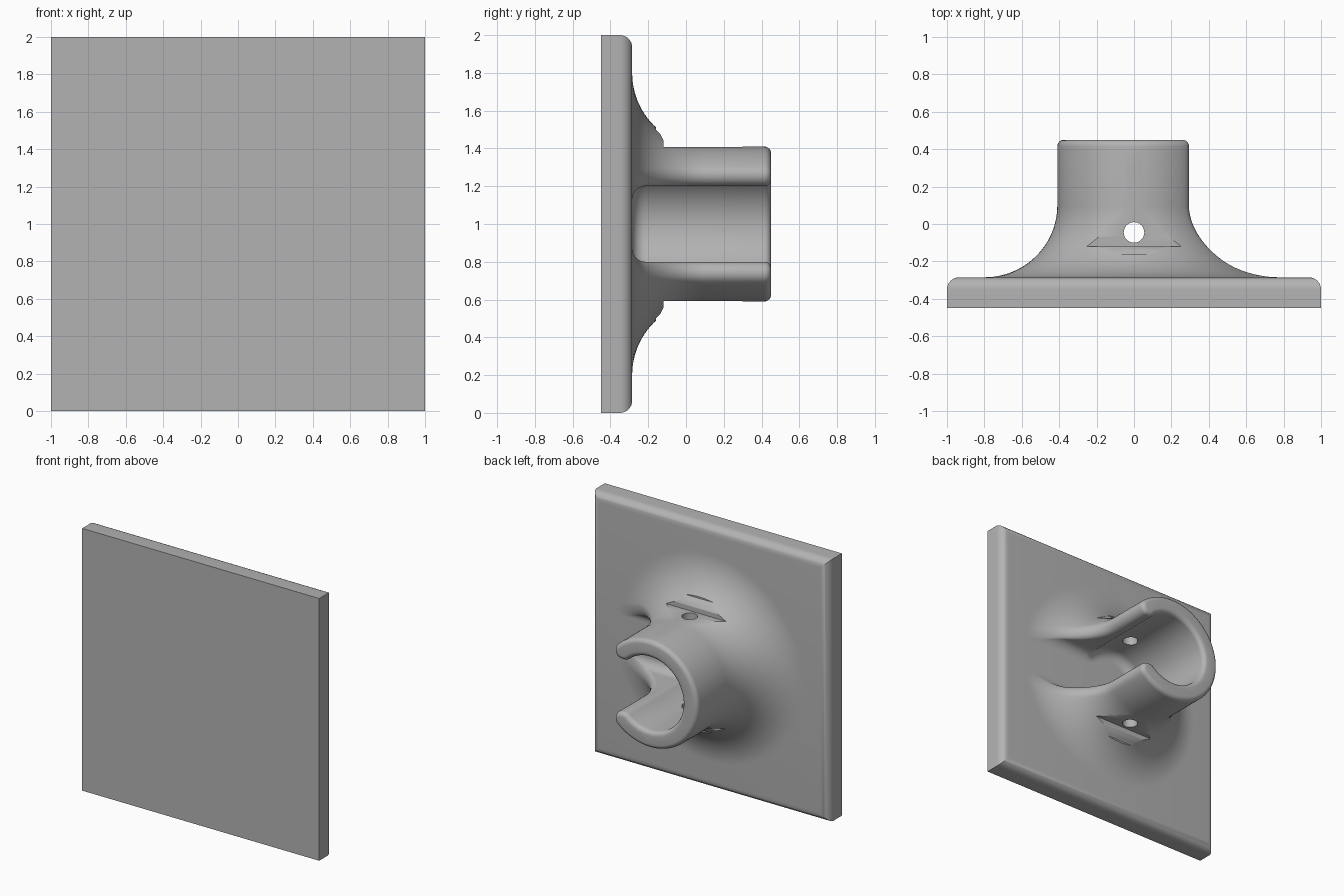
import bpy, bmesh, math
from math import sin, cos, pi, sqrt, atan2

cube = bpy.data.objects.get("Cube")
if cube:
    bpy.data.objects.remove(cube)

grey = bpy.data.materials.new("plain grey")
grey.use_nodes = True
COLOUR = (0.45, 0.45, 0.45, 1)
grey.diffuse_color = COLOUR
grey.node_tree.nodes["Principled BSDF"].inputs["Base Color"].default_value = COLOUR

FLOOR, END = -0.285, 0.45          # y of the plate's back and the socket's rim
RADIUS, BORE, SLOT, LIP = 0.41, 0.28, 0.2, 0.06
FLARE, FLARE_TOP = 0.39, 0.1
FLOOR_ROUND, RIM_ROUND = 0.07, 0.035


def make(name, bm):
    bmesh.ops.recalc_face_normals(bm, faces=bm.faces)
    mesh = bpy.data.meshes.new(name)
    bm.to_mesh(mesh)
    bm.free()
    ob = bpy.data.objects.new(name, mesh)
    bpy.context.collection.objects.link(ob)
    mesh.materials.append(grey)
    return ob


def loft(name, rings):
    """Skin a row of equal closed rings and cap both ends."""
    bm = bmesh.new()
    rows = [[bm.verts.new(p) for p in ring] for ring in rings]
    n = len(rows[0])
    for a, b in zip(rows, rows[1:]):
        for i in range(n):
            j = (i + 1) % n
            bm.faces.new((a[i], a[j], b[j], b[i]))
    bm.faces.new(rows[0])
    bm.faces.new(rows[-1])
    return make(name, bm)


def arc(cx, cz, r, a, b, steps):
    return [(cx + r * cos(a + (b - a) * i / steps), cz + r * sin(a + (b - a) * i / steps))
            for i in range(steps + 1)]


def c_section(y, outer, bore, slot, lip_in, lip_out):
    """C outline open towards +x, with round lips."""
    zi, zo = slot + lip_in, slot + lip_out
    xi = sqrt((bore + lip_in) ** 2 - zi ** 2)
    xo = sqrt((outer - lip_out) ** 2 - zo ** 2)
    ai, ao = atan2(zi, xi), atan2(zo, xo)
    half = arc(0, 0, bore, pi, ai, 28)
    half += arc(xi, zi, lip_in, ai + pi, 1.5 * pi, 6)[1:]
    half += arc(xo, zo, lip_out, -pi / 2, ao, 10)
    half += arc(0, 0, outer, ao, pi, 32)[1:]
    loop = half + [(x, -z) for x, z in reversed(half[1:-1])]
    return [(x, y, 1 + z) for x, z in loop]


def round_off(depth, r):
    """Inset of a quarter-round edge at a given depth below its end."""
    return r - sqrt(max(0, r * r - (r - depth) ** 2)) if depth < r else 0


# Backplate with rounded rear edges
bm = bmesh.new()
bmesh.ops.create_cube(bm, size=1)
for v in bm.verts:
    v.co = (v.co.x * 2, FLOOR if v.co.y > 0 else -0.45, v.co.z * 2 + 1)
rear = [e for e in bm.edges if all(v.co.y > FLOOR - 0.01 for v in e.verts)]
bmesh.ops.bevel(bm, geom=rear, offset=0.065, segments=8, profile=0.5, affect='EDGES')
plate = make("backplate", bm)

# Flared open socket, lofted along y
levels = {round(FLARE_TOP - (FLARE_TOP - FLOOR) * sin(pi / 2 * i / 24), 4) for i in range(25)}
levels |= {round(END - RIM_ROUND * (1 - cos(pi / 2 * i / 6)), 4) for i in range(7)}
rings = []
for y in sorted(levels):
    s = min(1, max(0, (FLARE_TOP - y) / (FLARE_TOP - FLOOR)))
    outer = RADIUS + FLARE * (1 - sqrt(1 - s * s))
    d = round_off(y - FLOOR, FLOOR_ROUND)
    e = round_off(END - y, RIM_ROUND)
    rings.append(c_section(y, outer - e, BORE - d + e, SLOT - d + e, LIP + d - e, LIP - e))
rings.insert(0, [(x, y - 0.02, z) for x, y, z in rings[0]])
socket = loft("socket", rings)

# Cutters: flats above and below the socket, and the cross hole
notch = [(-0.12, 0.408), (-0.12, 0.445), (-0.135, 0.475), (-0.16, 0.5),
         (-0.16, 0.9), (0.3, 0.9), (0.3, 0.408)]
cutters = [loft("flat_cutter", [[(x, y, 1 + side * z) for y, z in notch] for x in (-0.7, 0.7)])
           for side in (1, -1)]
hole = [(x, y) for x, y in arc(0, -0.045, 0.055, 0, 2 * pi, 32)[:-1]]
cutters.append(loft("hole_cutter", [[(x, y, z) for x, y in hole] for z in (0.1, 1.9)]))
bpy.context.view_layer.objects.active = socket
for cutter in cutters:
    mod = socket.modifiers.new("cut", 'BOOLEAN')
    mod.operation, mod.solver, mod.object = 'DIFFERENCE', 'EXACT', cutter
    bpy.ops.object.modifier_apply(modifier=mod.name)
for cutter in cutters:
    bpy.data.objects.remove(cutter)

# Smooth shading with sharp creases kept
bpy.ops.object.select_all(action='DESELECT')
for ob in (plate, socket):
    ob.select_set(True)
bpy.ops.object.shade_smooth_by_angle(angle=math.radians(35))
